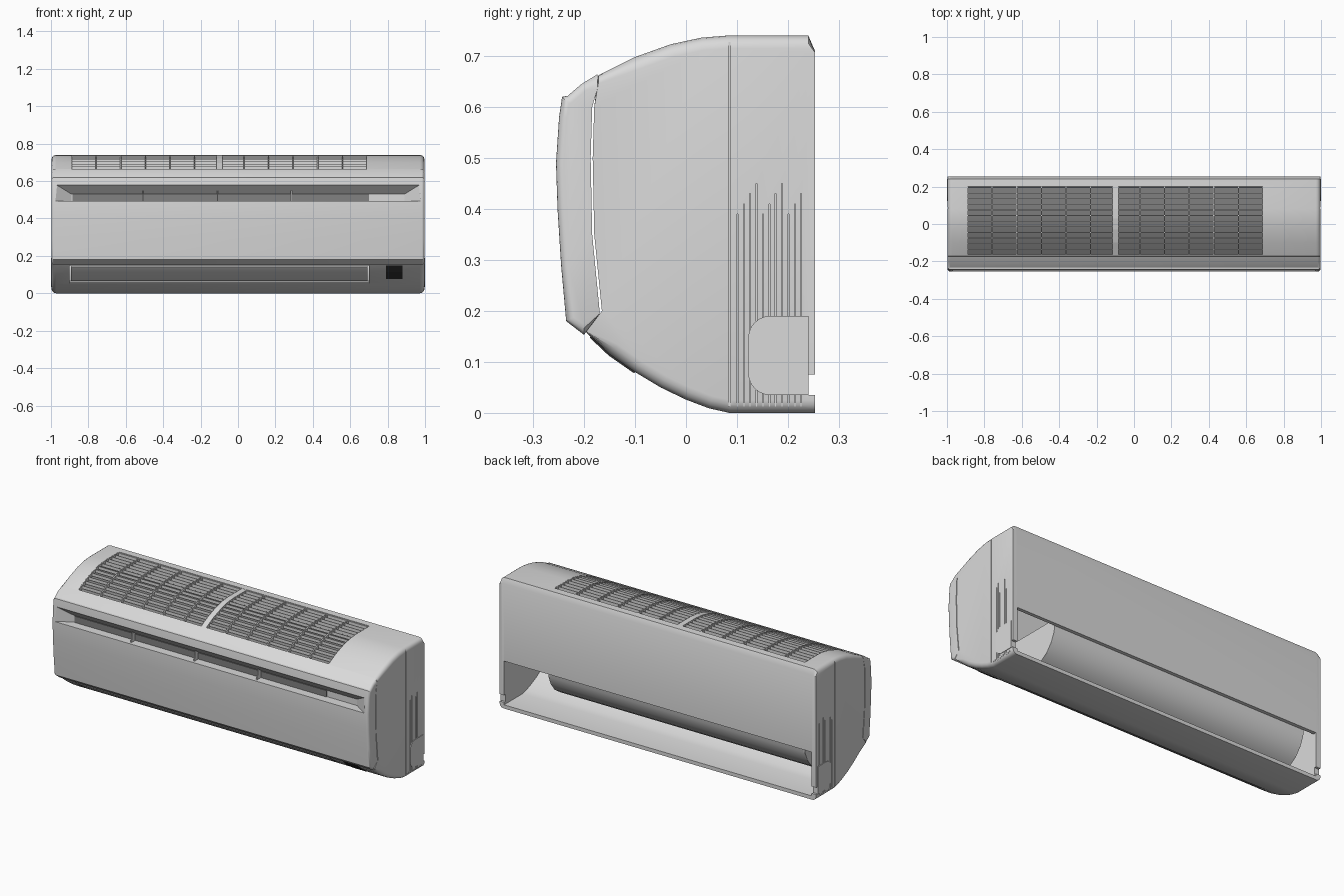
import bpy, bmesh, math
from mathutils import Vector

if "Cube" in bpy.data.objects:
    bpy.data.objects.remove(bpy.data.objects["Cube"])


def material(name, v):
    m = bpy.data.materials.new(name)
    m.diffuse_color = (v, v, v, 1)
    m.use_nodes = True
    m.node_tree.nodes["Principled BSDF"].inputs["Base Color"].default_value = m.diffuse_color
    return m


SHELL = material("light grey plastic", 0.70)
FILTER = material("filter grey", 0.22)
DARK = material("display black", 0.03)


def prism(bm, pts, x0, x1):
    """Extrude a (y, z) outline along x."""
    loft(bm, [(x0, pts), (x1, pts)])


def loft(bm, sections):
    rings = [[bm.verts.new((x, y, z)) for y, z in pts] for x, pts in sections]
    n = len(rings[0])
    for a, b in zip(rings, rings[1:]):
        for i in range(n):
            j = (i + 1) % n
            bm.faces.new((a[i], a[j], b[j], b[i]))
    bm.faces.new(rings[0][::-1])
    bm.faces.new(rings[-1])


def rect(y0, y1, z0, z1):
    return [(y0, z0), (y1, z0), (y1, z1), (y0, z1)]


def make(name, bm, mat=SHELL):
    bmesh.ops.recalc_face_normals(bm, faces=bm.faces[:])
    me = bpy.data.meshes.new(name)
    bm.to_mesh(me)
    bm.free()
    me.materials.append(mat)
    ob = bpy.data.objects.new(name, me)
    bpy.context.collection.objects.link(ob)
    return ob


def part(name, prisms, mat=SHELL):
    bm = bmesh.new()
    for p in prisms:
        prism(bm, *p)
    return make(name, bm, mat)


def inset(pts, d):
    p = [Vector(q) for q in pts]
    n = len(p)
    area = sum(p[i - 1].x * p[i].y - p[i].x * p[i - 1].y for i in range(n))
    s = 1 if area > 0 else -1
    out = []
    for i in range(n):
        d1 = (p[i] - p[i - 1]).normalized()
        d2 = (p[(i + 1) % n] - p[i]).normalized()
        n1, n2 = Vector((-d1.y, d1.x)) * s, Vector((-d2.y, d2.x)) * s
        out.append(tuple(p[i] + (n1 + n2) * d / (1 + n1.dot(n2))))
    return out


def strip(pts, t):
    """Thicken an open (y, z) line into a closed outline, offset to its left."""
    p = [Vector(q) for q in pts]
    off = []
    for i in range(len(p)):
        d = (p[min(i + 1, len(p) - 1)] - p[max(i - 1, 0)]).normalized()
        off.append(tuple(p[i] + Vector((-d.y, d.x)) * t))
    return list(pts) + off[::-1]


def rounded_end(pts, d):
    """Inset outline for the rounded ends; the back and the seam stay put."""
    out = []
    for (y, z), (iy, iz) in zip(pts, inset(pts, d)):
        ky = y > 0.2 or -0.201 < y < -0.16
        kz = ky and y < 0 and 0.19 < z < 0.61
        out.append((y if ky else iy, z if kz else iz))
    return out


def rounded_bar(name, pts, half, r):
    secs = []
    for k in range(5):
        t = k * math.pi / 8
        secs.append((half - r * (1 - math.cos(t)), rounded_end(pts, r * (1 - math.sin(t)))))
    bm = bmesh.new()
    loft(bm, [(-x, p) for x, p in secs] + secs[::-1])
    return make(name, bm)


def cut(ob, cutter):
    m = ob.modifiers.new("cut", 'BOOLEAN')
    m.operation, m.solver, m.object = 'DIFFERENCE', 'EXACT', cutter
    bpy.context.view_layer.objects.active = ob
    bpy.ops.object.modifier_apply(modifier=m.name)
    bpy.data.objects.remove(cutter)


# Side profiles
TOP = [(0.24, 0.74), (0.08, 0.74), (0.03, 0.736), (-0.03, 0.723), (-0.1, 0.698), (-0.172, 0.662)]
SEAM = [(-0.18, 0.6), (-0.183, 0.5), (-0.18, 0.35), (-0.165, 0.2)]
BOTTOM = [(-0.195, 0.157), (-0.15, 0.115), (-0.1, 0.08), (-0.05, 0.05), (0, 0.026), (0.045, 0.009), (0.085, 0.0)]
BODY = [(0.253, 0.0), (0.253, 0.71)] + TOP + SEAM + BOTTOM
GX0, GX1 = -0.89, 0.69


def top_z(y):
    for (y1, z1), (y0, z0) in zip(TOP, TOP[1:]):
        if y0 <= y <= y1:
            return z0 + (z1 - z0) * (y - y0) / (y1 - y0)
    return 0.66


# Hollow casing with intake, outlet and open lower back
body = rounded_bar("casing", BODY, 0.997, 0.025)
cut(body, part("cavity", [(inset(BODY, 0.02), -0.97, 0.97)]))
cut(body, part("rear_opening", [(rect(0.2, 0.3, 0.021, 0.27), -0.969, 0.969)]))
cut(body, part("pipe_notch", [(rect(0.24, 0.3, 0.035, 0.075), -1.1, 1.1)]))
cut(body, part("intake_opening", [(rect(-0.166, 0.2, 0.6, 0.8), GX0, GX1)]))
cut(body, part("outlet_opening", [([(-0.20, 0.13), (-0.07, 0.03), (-0.03, 0.09), (-0.16, 0.18)], -0.9, 0.7)]))
# Side seam and fine ribbing on the rear flanks
grooves = []
for a, b in ((-1.1, -0.993), (0.993, 1.1)):
    grooves.append((rect(0.083, 0.087, -0.1, 0.8), a, b))
    for i in range(11):
        y = 0.1 + 0.0125 * i
        grooves.append((rect(y, y + 0.002, -0.1, 0.39 + 0.02 * (i % 4)), a, b))
cut(body, part("side_grooves", grooves))

# Front panel with tapered intake slot
PANEL = [(-0.174, 0.664), (-0.205, 0.645), (-0.232, 0.622), (-0.243, 0.62), (-0.249, 0.58), (-0.255, 0.49),
         (-0.252, 0.4), (-0.245, 0.29), (-0.235, 0.18), (-0.2, 0.153), (-0.169, 0.195),
         (-0.184, 0.35), (-0.187, 0.5), (-0.184, 0.6)]
panel = rounded_bar("front_panel", PANEL, 0.997, 0.015)
bm = bmesh.new()
rings = []
for y, hx, z1 in ((-0.27, 1.0, 0.598), (-0.2, 0.89, 0.53)):
    rings.append([bm.verts.new((x, y, z)) for x, z in ((-hx, 0.494), (hx, 0.494), (hx, z1), (-hx, z1))])
for i in range(4):
    j = (i + 1) % 4
    bm.faces.new((rings[0][i], rings[0][j], rings[1][j], rings[1][i]))
for r in rings:
    bm.faces.new(r)
cut(panel, make("slot_cutter", bm))
slot = part("slot_filter", [(rect(-0.205, -0.199, 0.494, 0.53), -0.885, 0.7)], FILTER)
part("slot_ribs", [([(-0.24, 0.494), (-0.2, 0.494), (-0.2, 0.53), (-0.225, 0.55)], x - 0.003, x + 0.003)
                   for x in (-0.507, -0.11, 0.285)])

# Top grille: long slats, cross ribs and wide centre rib
curve = [(0.2, 0.74)] + TOP[1:-1] + [(-0.166, 0.665)]
slats = []
for i in range(13):
    y = 0.195 - 0.03 * i
    z = top_z(y)
    slats.append((rect(y - 0.002, y + 0.002, z - 0.02, z - 0.003), GX0, GX1))
for i in range(13):
    x, w = GX0 + (GX1 - GX0) * i / 12, 0.016 if i == 6 else 0.003
    slats.append((strip([(y, z - 0.001) for y, z in curve], 0.02), x - w, x + w))
part("top_grille", slats)
filt = part("air_filter", [(strip([(y, z - 0.026) for y, z in curve], 0.005), GX0 - 0.02, GX1 + 0.02)], FILTER)

# Curved air duct seen through the open back, with its end walls
DUCT = [(0.234, 0.31), (0.226, 0.24), (0.205, 0.19), (0.17, 0.145), (0.12, 0.112),
        (0.06, 0.088), (0.0, 0.07), (-0.062, 0.058)]
duct = part("air_duct", [(strip(DUCT, -0.008), -0.9, 0.7)])
wall = DUCT + [(-0.155, 0.16), (-0.155, 0.31)]
part("duct_end_walls", [(wall, -0.908, -0.9), (wall, 0.7, 0.708)])

# Outlet louver and display window on the lower front
louver = part("outlet_louver", [(strip([(-0.172, 0.137), (-0.15, 0.116), (-0.1, 0.081), (-0.075, 0.066)], 0.012),
                                 -0.893, 0.693)])
part("display_window", [(strip([(-0.187, 0.15), (-0.15, 0.115), (-0.1, 0.08)], -0.003), 0.79, 0.88)], DARK)

# Pipe knock-out covers on both flanks
knock = [(0.24, 0.035), (0.24, 0.19)]
for k in range(7):
    a = math.pi / 2 + k * math.pi / 12
    knock.append((0.165 + 0.043 * math.cos(a), 0.147 + 0.043 * math.sin(a)))
for k in range(7):
    a = math.pi + k * math.pi / 12
    knock.append((0.165 + 0.043 * math.cos(a), 0.078 + 0.043 * math.sin(a)))
part("knockout_covers", [(knock, -1.0, -0.995), (knock, 0.995, 1.0)])

# Smooth the curved parts
for ob in (body, panel, filt, duct, louver):
    bpy.ops.object.select_all(action='DESELECT')
    ob.select_set(True)
    bpy.context.view_layer.objects.active = ob
    bpy.ops.object.shade_smooth_by_angle(angle=math.radians(28))
